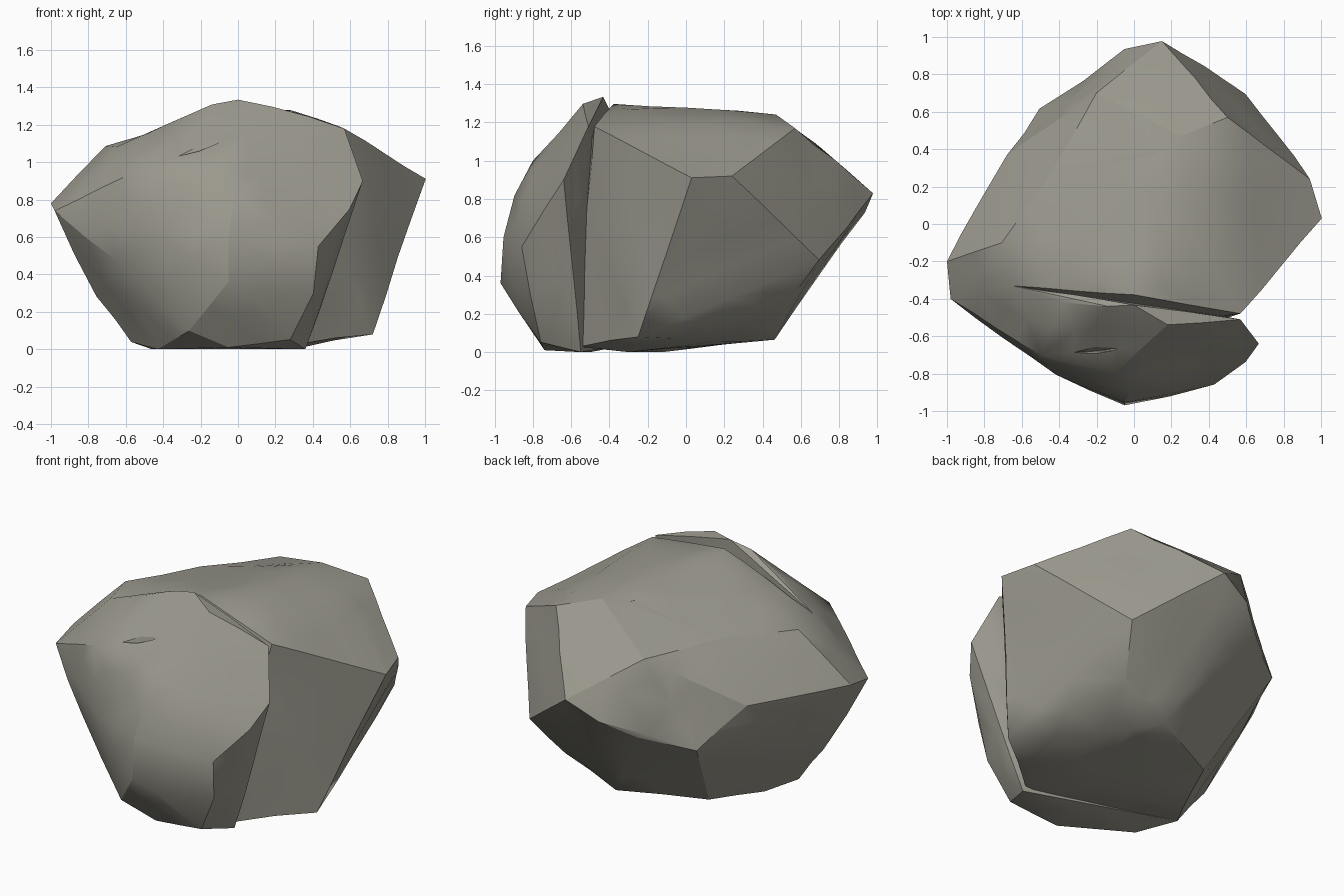
import bpy, bmesh
from mathutils import Vector, noise

if "Cube" in bpy.data.objects:
    bpy.data.objects.remove(bpy.data.objects["Cube"])

stone = bpy.data.materials.new("olive grey stone")
stone.diffuse_color = (0.33, 0.32, 0.27, 1)
stone.use_nodes = True
stone.node_tree.nodes["Principled BSDF"].inputs["Base Color"].default_value = stone.diffuse_color


def hull(name, pts):
    """Convex stone chunk around a few corner points."""
    bm = bmesh.new()
    for p in pts:
        bm.verts.new(p)
    res = bmesh.ops.convex_hull(bm, input=bm.verts)
    junk = {g for g in res["geom_interior"] + res["geom_unused"]
            if isinstance(g, bmesh.types.BMVert) and g.is_valid}
    bmesh.ops.delete(bm, geom=list(junk), context='VERTS')
    bmesh.ops.recalc_face_normals(bm, faces=bm.faces)
    me = bpy.data.meshes.new(name)
    bm.to_mesh(me)
    bm.free()
    ob = bpy.data.objects.new(name, me)
    bpy.context.collection.objects.link(ob)
    me.materials.append(stone)
    return ob


def combine(ob, other, op):
    mod = ob.modifiers.new(op.lower(), 'BOOLEAN')
    mod.object, mod.operation, mod.solver = other, op, 'EXACT'
    bpy.context.view_layer.objects.active = ob
    bpy.ops.object.modifier_apply(modifier=mod.name)
    bpy.data.objects.remove(other)


# main body: rims, back point, right shoulder and underside
rock = hull("boulder", [
    (-1, -.2, .78), (-.98, -.4, .74), (-.71, -.1, 1.09), (-.65, -.33, 1.08),
    (-.68, .37, .78), (-.5, .61, .55), (-.22, .8, .62), (-.05, .93, .73),
    (.15, .98, .83), (-.45, .27, 1.11), (-.2, .7, 1.07),
    (.6, .7, .48), (.94, .24, .92), (1, .03, .91), (.5, .57, 1.17),
    (.25, .47, 1.24), (.5, .35, 1.2), (.3, -.3, 1.27), (.28, 0, 1.28),
    (.57, -.48, 1.18), (0, -.38, 1.3),
    (.72, -.25, .08), (.48, .5, .23), (.16, .46, .07), (.38, .15, .05),
    (-.32, .23, .05), (-.46, -.12, 0), (.3, -.3, 0), (.3, -.58, .03),
    (-.57, -.3, .04), (-.76, -.28, .28), (-.65, -.62, .47)])

# front bulge, overhanging the recess on the right side
front = hull("front_bulge", [
    (-.05, -.97, .36), (-.42, -.81, .6), (.06, -.92, .3), (.43, -.86, .55),
    (.4, -.81, .3), (.6, -.74, .75), (.67, -.64, .9), (.57, -.51, 1.18),
    (.18, -.54, 1.3), (0, -.43, 1.34), (-.14, -.44, 1.31), (-.38, -.42, 1.2),
    (-.5, -.7, .97), (-.05, -.95, .6), (-.02, -.9, .82), (-.1, -.8, 1.0),
    (-.26, -.78, .1), (-.05, -.74, .01), (.28, -.76, .05), (.36, -.55, 0),
    (-.43, -.5, 0), (-.65, -.62, .47), (-.98, -.4, .74), (-.65, -.33, 1.08),
    (-.57, -.3, .04)])
combine(rock, front, 'UNION')

# thin cracks on the top and the front brow: start, end, width
for a, b, w in [((-.1, .65, 1.17), (.16, .5, 1.22), .02),
                ((.16, .5, 1.22), (.06, .24, 1.25), .02),
                ((-.46, -.7, .95), (.04, -.66, 1.12), .03)]:
    a, b = Vector(a), Vector(b)
    side = (b - a).cross(Vector((0, 0, 1))).normalized() * w
    mid = (a + b) / 2
    up = Vector((0, 0, .12))
    combine(rock, hull("crack", [a + up, b + up, mid + side + up,
                                 mid - side + up, mid - Vector((0, 0, .03))]),
            'DIFFERENCE')

# weathering: split the large facets and dent them slightly
bm = bmesh.new()
bm.from_mesh(rock.data)
bmesh.ops.remove_doubles(bm, verts=bm.verts, dist=.004)
bmesh.ops.triangulate(bm, faces=bm.faces)
for _ in range(2):
    bmesh.ops.subdivide_edges(
        bm, edges=[e for e in bm.edges if e.calc_length() > .3], cuts=1)
    bmesh.ops.triangulate(bm, faces=bm.faces)
bm.normal_update()
moves = [(v, v.normal * (noise.noise(v.co * 3.1) * .014)) for v in bm.verts
         if v.co.z > .03]
for v, d in moves:
    v.co += d
bmesh.ops.recalc_face_normals(bm, faces=bm.faces)
bm.to_mesh(rock.data)
bm.free()
for p in rock.data.polygons:
    p.material_index = 0

bpy.ops.object.select_all(action='DESELECT')
rock.select_set(True)
bpy.context.view_layer.objects.active = rock
bpy.ops.object.shade_smooth_by_angle(angle=.45)
